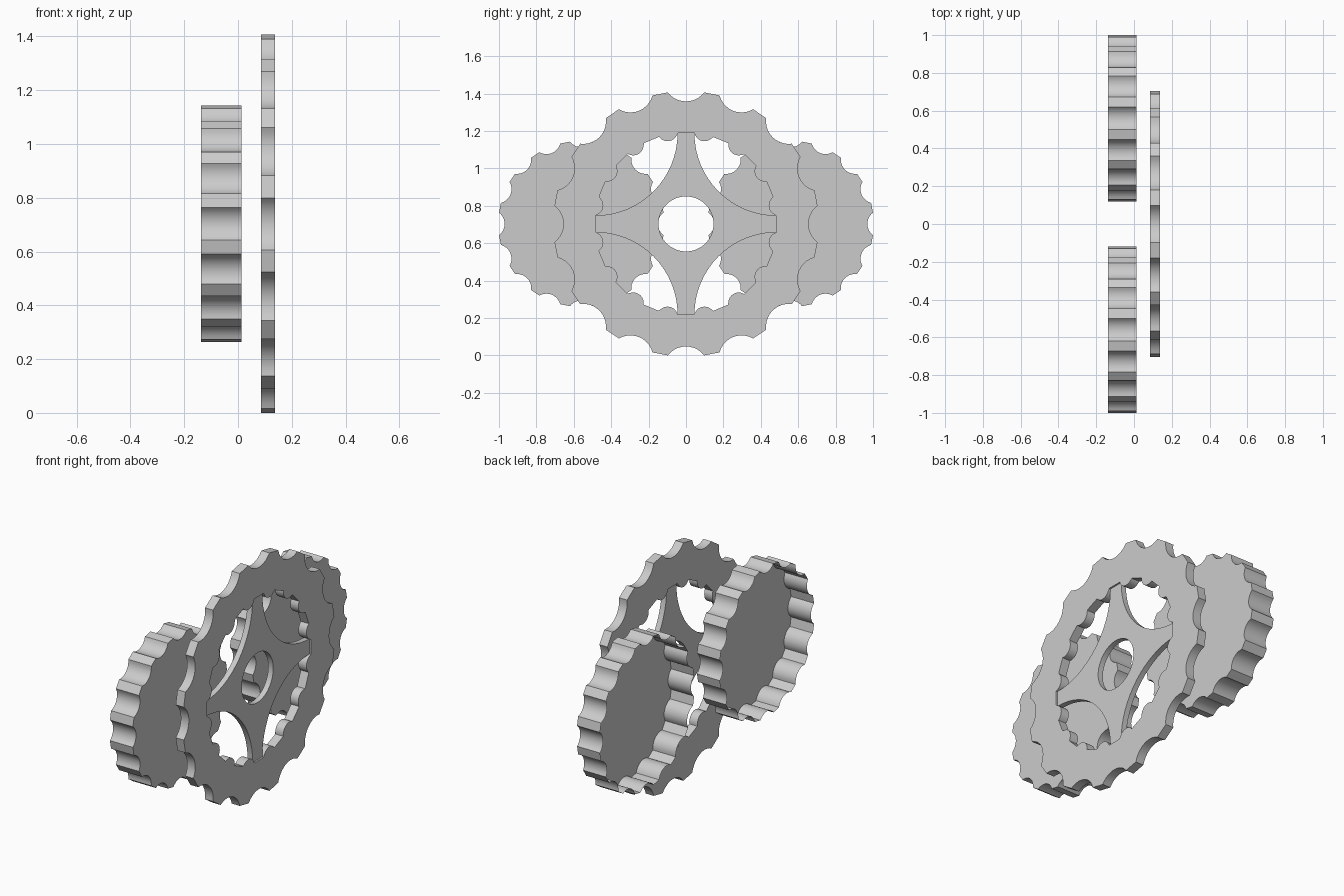
import bpy, bmesh, math

if "Cube" in bpy.data.objects:
    bpy.data.objects.remove(bpy.data.objects["Cube"])

CZ = 0.703      # height of all gear axes
TEETH = 16


def gear_outline(r, valley, half_deg=7.85, phase=0.0, arc_steps=10):
    """Closed (y, z) loop: flat tooth tips separated by circular scallops."""
    pts = []
    pitch = 2 * math.pi / TEETH
    half = math.radians(half_deg)
    h = r * math.sin(half)
    depth = r * math.cos(half) - valley
    rad = (h * h + depth * depth) / (2 * depth)
    centre = valley + rad
    span = math.asin(min(1, h / rad))
    for t in range(TEETH):
        a = (t + phase) * pitch
        for i in range(arc_steps + 1):
            b = -span + 2 * span * i / arc_steps
            u, v = centre - rad * math.cos(b), rad * math.sin(b)
            pts.append((u * math.cos(a) - v * math.sin(a),
                        u * math.sin(a) + v * math.cos(a)))
    return pts


def spoke_outline(reach=0.487, half=0.045, steps=16):
    """Four-armed star with concave quarter-circle sides."""
    pts = []
    rad = reach - half
    for q in range(4):
        c, s = round(math.cos(q * math.pi / 2)), round(math.sin(q * math.pi / 2))
        for i in range(steps + 1):
            a = math.pi / 2 * i / steps
            y = reach - rad * math.sin(a)
            z = reach - rad * math.cos(a)
            pts.append((y * c - z * s, y * s + z * c))
    return pts


def plate(name, outer, x0, x1, cy=0.0, inner=None):
    """Extrude a (y, z) outline along x; without a hole loop it is a cup
    capped at x1 and open at x0."""
    bm = bmesh.new()

    def ring(loop, x):
        return [bm.verts.new((x, cy + y, CZ + z)) for y, z in loop]

    def bridge(a, b):
        n = len(a)
        for i in range(n):
            j = (i + 1) % n
            bm.faces.new((a[i], a[j], b[j], b[i]))

    o0, o1 = ring(outer, x0), ring(outer, x1)
    bridge(o0, o1)
    if inner:
        i0, i1 = ring(inner, x0), ring(inner, x1)
        bridge(i0, i1)
        bridge(o0, i0)
        bridge(o1, i1)
    else:
        bm.faces.new(o1)
    bmesh.ops.recalc_face_normals(bm, faces=bm.faces)
    me = bpy.data.meshes.new(name)
    bm.to_mesh(me)
    bm.free()
    ob = bpy.data.objects.new(name, me)
    bpy.context.collection.objects.link(ob)
    bpy.ops.object.select_all(action='DESELECT')
    ob.select_set(True)
    bpy.context.view_layer.objects.active = ob
    bpy.ops.object.shade_smooth_by_angle(angle=math.radians(25))
    return ob


# Large thin toothed ring; its inner scallops sit half a pitch off the outer ones
plate("large_gear_ring", gear_outline(0.71, 0.655), 0.085, 0.1375,
      inner=gear_outline(0.487, 0.452, 5.95, 0.5))

# Four curved spokes around a round hub hole, slightly recessed in the ring
star = spoke_outline(0.485)
start = math.atan2(star[0][1], star[0][0])
step = 2 * math.pi / len(star)
hub = [(0.147 * math.cos(start + step * i), 0.147 * math.sin(start + step * i))
       for i in range(len(star))]
plate("spokes", star, 0.095, 0.1275, inner=hub)

# Two thick gears side by side behind it, hollow and open at the back
for side, label in ((-1, "left"), (1, "right")):
    plate("small_gear_" + label, gear_outline(0.444, 0.41), -0.1375, 0.0125,
          cy=0.56 * side)
